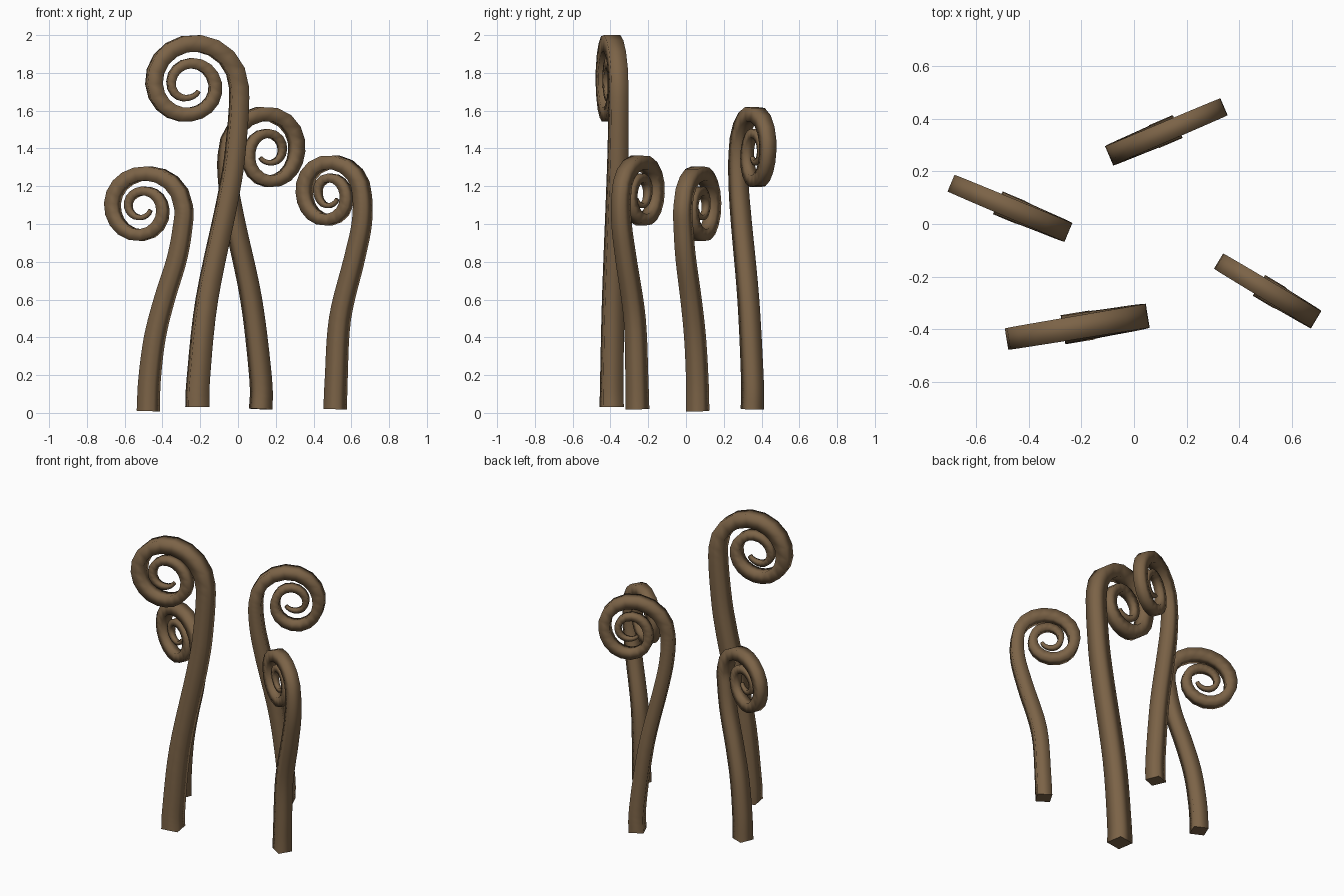
import bpy
import bmesh
import math
from mathutils import Vector

if "Cube" in bpy.data.objects:
    bpy.data.objects.remove(bpy.data.objects["Cube"], do_unlink=True)

brown = bpy.data.materials.new("warm brown stem")
brown.use_nodes = True
COLOUR = (0.20, 0.125, 0.063, 1)
brown.diffuse_color = COLOUR
brown.node_tree.nodes["Principled BSDF"].inputs["Base Color"].default_value = COLOUR


def blend(keys, t):
    """Smooth interpolation through a list of floats or vectors."""
    i = min(int(t), len(keys) - 2)
    f = t - i
    b, c = keys[i], keys[i + 1]
    a = keys[i - 1] if i > 0 else b
    d = keys[i + 2] if i + 2 < len(keys) else c
    return (b * 2 + (c - a) * f + (a * 2 - b * 5 + c * 4 - d) * f ** 2
            + (b * 3 - a - c * 3 + d) * f ** 3) * 0.5


def frond_path(stem, centre, radii, turn):
    """Centre line in the x-z plane, with a taper factor for each point."""
    def coil(q):
        r, angle = blend(radii, q), q * math.pi / 2
        return Vector((centre[0] + turn * r * math.cos(angle),
                       centre[1] + r * math.sin(angle)))

    # Rising stem, leading into the coil
    keys = [Vector(p) for p in stem] + [coil(0), coil(0.4)]
    steps = 5 * (len(keys) - 2)
    path = [(blend(keys, i / 5), 1 - 0.18 * i / steps) for i in range(steps)]
    # Coil, measured in quarter turns
    last = 7.75
    count = 36
    for i in range(count + 1):
        f = i / count
        path.append((coil(f * last), 0.82 - 0.62 * f ** 1.4))
    return path


def make_frond(name, stem, centre, radii, turn, y0, slope, side):
    path = frond_path(stem, centre, radii, turn)
    points = [Vector((p.x, y0 + slope * p.x, p.y)) for p, _ in path]
    normal = Vector((-slope, 1, 0)).normalized()
    bm = bmesh.new()
    rings = []
    for i, point in enumerate(points):
        ahead = points[min(i + 1, len(points) - 1)]
        behind = points[max(i - 1, 0)]
        across = (ahead - behind).normalized().cross(normal)
        half = side * path[i][1] / 2
        rings.append([bm.verts.new(point + (across * u + normal * v) * half)
                      for u, v in ((1, 1), (-1, 1), (-1, -1), (1, -1))])
    for low, high in zip(rings, rings[1:]):
        for k in range(4):
            n = (k + 1) % 4
            bm.faces.new((low[k], low[n], high[n], high[k])).smooth = True
    # Flat cut ends with crisp edges
    for ring in (rings[0], rings[-1]):
        cap = bm.faces.new(ring)
        for edge in cap.edges:
            edge.smooth = False
    bmesh.ops.recalc_face_normals(bm, faces=bm.faces)
    mesh = bpy.data.meshes.new(name)
    bm.to_mesh(mesh)
    bm.free()
    mesh.materials.append(brown)
    obj = bpy.data.objects.new(name, mesh)
    bpy.context.collection.objects.link(obj)
    return obj


make_frond("right_frond",
           [(-.475, .01), (-.468, .18), (-.44, .4), (-.39, .6), (-.325, .81), (-.295, .97)],
           (-.511, 1.094), [.222, .172, .154, .153, .111, .08, .07, .06, .05],
           turn=1, y0=-.137, slope=-.42, side=.094)

make_frond("tall_front_frond",
           [(-.215, .03), (-.21, .18), (-.165, .6), (-.055, 1.13), (-.013, 1.4)],
           (-.257, 1.724), [.262, .232, .186, .145, .138, .127, .095, .055, .053],
           turn=1, y0=-.358, slope=.165, side=.112)

make_frond("back_frond",
           [(.12, .02), (.12, .18), (.07, .6), (-.015, 1), (-.05, 1.2)],
           (.161, 1.37), [.217, .213, .148, .144, .105, .11, .07, .045, .048],
           turn=-1, y0=.3, slope=.427, side=.095)

make_frond("left_frond",
           [(.515, .02), (.52, .18), (.54, .5), (.615, .81), (.655, 1)],
           (.479, 1.152), [.178, .175, .127, .13, .095, .092, .053, .055, .05],
           turn=1, y0=.052, slope=-.6, side=.092)
